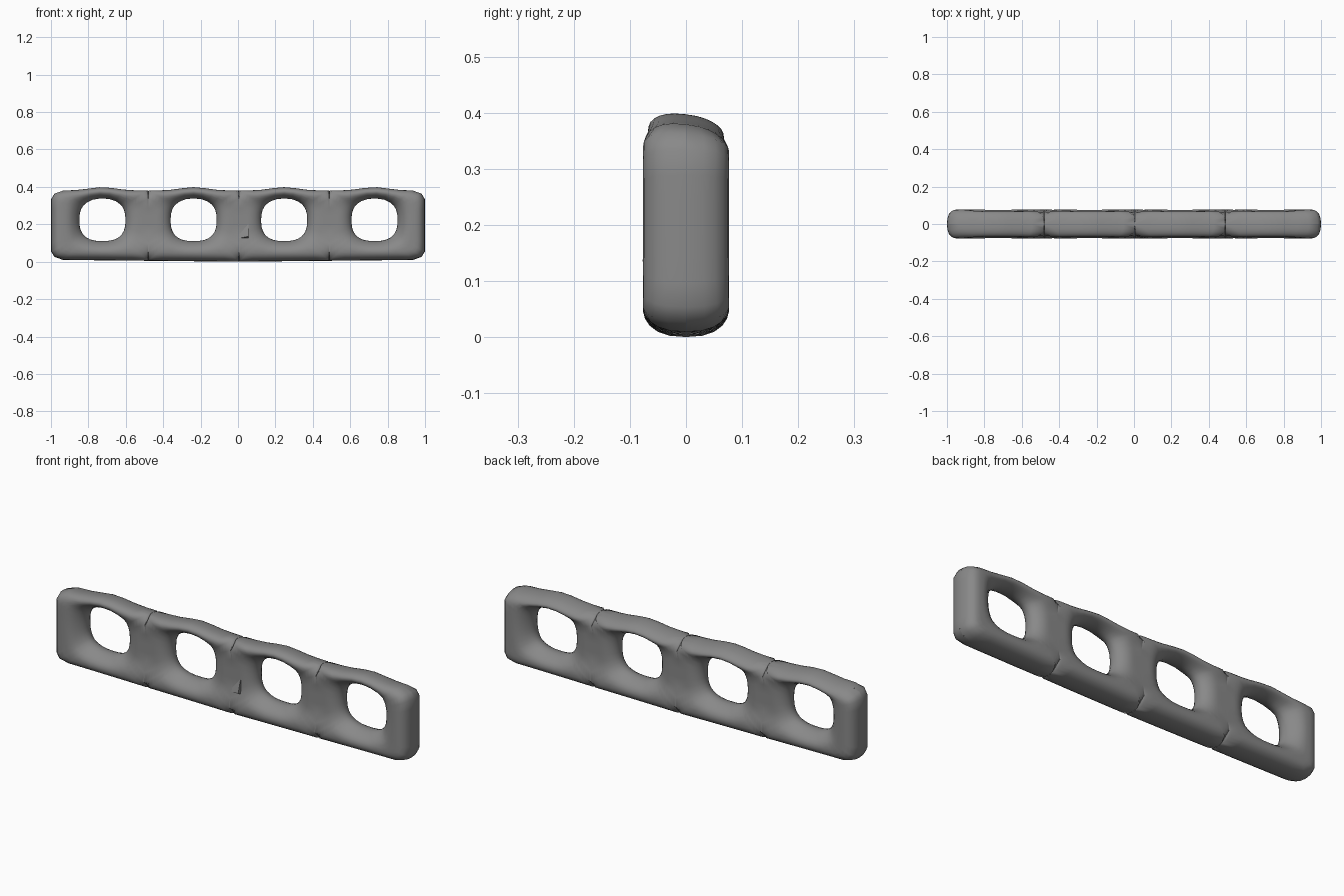
import bpy, bmesh, math
from mathutils import Vector

if "Cube" in bpy.data.objects:
    bpy.data.objects.remove(bpy.data.objects["Cube"], do_unlink=True)

grey = bpy.data.materials.new("mid grey")
grey.use_nodes = True
COLOUR = (0.25, 0.25, 0.25, 1)
grey.diffuse_color = COLOUR
grey.node_tree.nodes["Principled BSDF"].inputs["Base Color"].default_value = COLOUR

HEIGHT, CORNER, HALF = 0.385, 0.06, 0.077
MID_Z = HEIGHT / 2
HOLE_Z, HOLE_W, HOLE_H = 0.222, 0.123, 0.112
HOLES = [-0.725, -0.237, 0.247, 0.73]
EDGES = [-1, -0.48, 0.005, 0.488, 1]
STEPS, RINGS = 8, 12


def smooth(a, b, v):
    t = max(0, min(1, (v - a) / (b - a)))
    return t * t * (3 - 2 * t)


def round_profile(d, r, p):
    """Relative thickness at distance d from an edge of radius r."""
    return (1 - (1 - max(0, min(1, d / r))) ** p) ** (1 / p)


def corner_offset(x, z):
    return Vector((abs(x) - (1 - CORNER), abs(z - MID_Z) - (MID_Z - CORNER)))


def on_outline(x, z):
    """Pull border points near the bar's corners onto the rounded corner."""
    q = corner_offset(x, z)
    if q.x > 0 and q.y > 0:
        q = q.normalized() * CORNER
        x = math.copysign(1 - CORNER + q.x, x)
        z = MID_Z + math.copysign(MID_Z - CORNER + q.y, z - MID_Z)
    return x, z


def outline_depth(x, z):
    q = corner_offset(x, z)
    outside = Vector((max(q.x, 0), max(q.y, 0))).length
    return CORNER - outside - min(max(q.x, q.y), 0)


def cell_border(x0, x1):
    corners = [(x0, 0), (x1, 0), (x1, HEIGHT), (x0, HEIGHT)]
    pts = []
    for (ax, az), (bx, bz) in zip(corners, corners[1:] + corners[:1]):
        for i in range(STEPS):
            f = i / STEPS
            pts.append(on_outline(ax + (bx - ax) * f, az + (bz - az) * f))
    return pts


def surface_point(x, z, d_hole, length, side):
    # Webs between the holes sit slightly back from the two rails
    web = (1 - smooth(0.08, 0.15, abs(z - HOLE_Z))) * (1 - smooth(0.82, 0.92, abs(x)))
    t = HALF - 0.02 * web
    t *= round_profile(outline_depth(x, z), 0.055, 2.4)
    t *= round_profile(d_hole, min(0.075, length * 0.6), 2)
    y = side * t
    # The top swells above each hole and leans down toward the back
    top = smooth(0.3, HEIGHT, z)
    bump = sum(math.exp(-((x - c) / 0.1) ** 2) for c in HOLES)
    z += top * (0.018 * bump - 0.006 - 0.12 * y)
    z += (1 - smooth(0, 0.1, z)) * 0.01 * abs(x)
    return x, y, z


# Perforated bar: rings of faces running from each hole to its cell border
bm = bmesh.new()
for cx, x0, x1 in zip(HOLES, EDGES, EDGES[1:]):
    border = cell_border(x0, x1)
    count = len(border)
    for side in (-1, 1):
        rows = []
        for k in range(RINGS + 1):
            s = (1 - math.cos(math.pi * k / RINGS)) / 2
            row = []
            for bx, bz in border:
                dx, dz = bx - cx, bz - HOLE_Z
                f = (abs(dx / HOLE_W) ** 2.6 + abs(dz / HOLE_H) ** 2.6) ** (-1 / 2.6)
                length = math.hypot(dx, dz) * (1 - f)
                g = f + (1 - f) * s
                row.append(bm.verts.new(surface_point(
                    cx + dx * g, HOLE_Z + dz * g, s * length, length, side)))
            rows.append(row)
        for a, b in zip(rows, rows[1:]):
            for i in range(count):
                j = (i + 1) % count
                bm.faces.new((a[i], a[j], b[j], b[i]))
bmesh.ops.remove_doubles(bm, verts=bm.verts, dist=0.0002)
bmesh.ops.recalc_face_normals(bm, faces=bm.faces)


def finish(name, bm, angle):
    mesh = bpy.data.meshes.new(name)
    bm.to_mesh(mesh)
    bm.free()
    mesh.materials.append(grey)
    obj = bpy.data.objects.new(name, mesh)
    bpy.context.collection.objects.link(obj)
    bpy.ops.object.select_all(action="DESELECT")
    obj.select_set(True)
    bpy.context.view_layer.objects.active = obj
    bpy.ops.object.shade_smooth_by_angle(angle=math.radians(angle))


finish("perforated_bar", bm, 60)

# Small pointed fin on the front of the middle web
bm = bmesh.new()
for p in [(-0.05, -0.045, 0.115), (0.055, -0.078, 0.135),
          (0.055, -0.045, 0.24), (0.06, -0.04, 0.12)]:
    bm.verts.new(p)
bmesh.ops.convex_hull(bm, input=bm.verts)
bmesh.ops.recalc_face_normals(bm, faces=bm.faces)
finish("front_fin", bm, 20)
